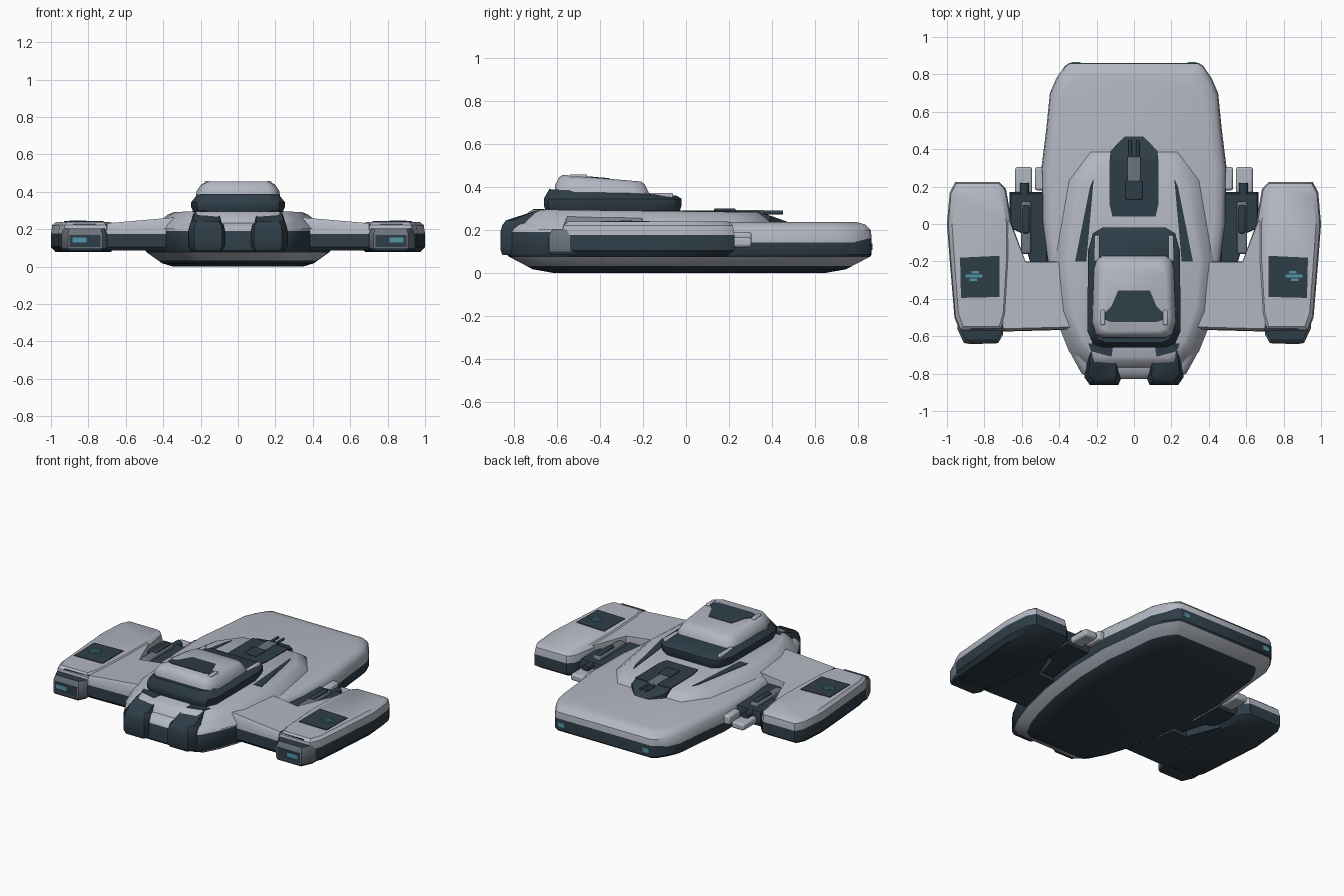
import bpy, bmesh, math


def material(name, rgb):
    m = bpy.data.materials.new(name)
    m.diffuse_color = (*rgb, 1)
    return m


MATS = [material("hull_grey", (0.45, 0.475, 0.54)),
        material("dark_slate", (0.028, 0.047, 0.064)),
        material("mid_grey", (0.15, 0.18, 0.21)),
        material("teal_light", (0.08, 0.31, 0.39))]
G, D, M, T = range(4)


def finish(name, bm, bevel=0):
    bmesh.ops.recalc_face_normals(bm, faces=bm.faces[:])
    me = bpy.data.meshes.new(name)
    bm.to_mesh(me)
    bm.free()
    for m in MATS:
        me.materials.append(m)
    ob = bpy.data.objects.new(name, me)
    bpy.context.collection.objects.link(ob)
    if bevel:
        b = ob.modifiers.new("bevel", "BEVEL")
        b.width, b.segments = bevel, 2
    return ob


def sym(half):
    """Closed outline from its right half, listed front to back."""
    return half + [(-x, y) for x, y in reversed(half)]


def loft(name, pts, layers, mats, s=1):
    """Stack scaled copies of an outline: layers (z, sx, sy), mats bottom to top."""
    cx = (min(p[0] for p in pts) + max(p[0] for p in pts)) / 2
    cy = (min(p[1] for p in pts) + max(p[1] for p in pts)) / 2
    bm = bmesh.new()
    rings = []
    for z, sx, sy in layers:
        ring = []
        for px, py in pts:
            x, y = cx + (px - cx) * sx, cy + (py - cy) * sy
            ring.append(bm.verts.new((x * s, y, z(x, y) if callable(z) else z)))
        rings.append(ring)
    n = len(pts)
    bm.faces.new(rings[0]).material_index = mats[0]
    for k in range(len(rings) - 1):
        a, b = rings[k], rings[k + 1]
        for i in range(n):
            j = (i + 1) % n
            bm.faces.new((a[i], a[j], b[j], b[i])).material_index = mats[k + 1]
    bm.faces.new(rings[-1]).material_index = mats[-1]
    return finish(name, bm)


def plate(name, pts, z, mat, s=1, t=0.006):
    zf = z if callable(z) else (lambda x, y: z)
    return loft(name, pts, [(lambda x, y: zf(x, y) - 0.003, 1, 1),
                            (lambda x, y: zf(x, y) + t - 0.003, 1, 1)], [mat] * 3, s)


def box(name, xr, yr, zr, mat, s=1, bevel=0):
    bm = bmesh.new()
    bmesh.ops.create_cube(bm, size=1)
    for v in bm.verts:
        v.co = [(r[0] + r[1]) / 2 + c * (r[1] - r[0]) for c, r in zip(v.co, (xr, yr, zr))]
        v.co.x *= s
    for f in bm.faces:
        f.material_index = mat
    return finish(name, bm, bevel)


def rod(name, x, y0, y1, z, r, mat, s=1):
    pts = [(x + r * math.cos(i * math.pi / 5), z + r * math.sin(i * math.pi / 5)) for i in range(10)]
    bm = bmesh.new()
    a, b = [[bm.verts.new((px * s, y, pz)) for px, pz in pts] for y in (y0, y1)]
    bm.faces.new(a)
    bm.faces.new(b)
    for i in range(10):
        bm.faces.new((a[i], a[(i + 1) % 10], b[(i + 1) % 10], b[i]))
    for f in bm.faces:
        f.material_index = mat
    return finish(name, bm)


# Main hull: dark keel, grey chine, dark belt (taller at nose and stern), grey top
hull = sym([(0.22, -0.83), (0.28, -0.80), (0.34, -0.69), (0.39, -0.55), (0.45, -0.3), (0.49, 0.0),
            (0.495, 0.3), (0.47, 0.5), (0.45, 0.7), (0.415, 0.78), (0.37, 0.845), (0.345, 0.862)])
belt_top = lambda x, y: 0.19 if y < -0.5 else 0.16 if y > 0.84 else 0.143
loft("hull", hull,
     [(0.0, 0.70, 0.74), (0.018, 0.82, 0.86), (0.034, 0.865, 0.895), (0.076, 0.985, 0.99),
      (0.086, 1, 1), (belt_top, 1, 1), (0.2, 0.99, 0.995), (0.226, 0.95, 0.965), (0.238, 0.87, 0.91)],
     [D, D, D, G, D, D, G, G, G, G])

# Raised central deck
deck_z = lambda x, y: 0.287 - 0.012 * y
deck = sym([(0.2, -0.72), (0.28, -0.63), (0.345, -0.45), (0.365, -0.2), (0.30, 0.2), (0.2, 0.34)])
loft("raised_deck", deck, [(0.2, 1.24, 1.12), (0.245, 1.14, 1.08),
                           (lambda x, y: deck_z(x, y) - 0.012, 1.03, 1.02), (deck_z, 0.96, 0.98)],
     [G] * 5)

# Bridge: dark glazed body with grey sloping roof
bridge = sym([(0.17, -0.66), (0.22, -0.64), (0.25, -0.57), (0.245, -0.14), (0.22, -0.05), (0.17, -0.02)])
loft("bridge_body", bridge,
     [(0.27, 0.9, 0.95), (0.315, 1, 1), (0.345, 1, 1),
      (lambda x, y: 0.375 - 0.05 * (y + 0.34), 0.87, 0.92)], [D] * 5)
roof_z = lambda x, y: 0.45 - 0.085 * (y + 0.5)
roof = sym([(0.17, -0.61), (0.205, -0.59), (0.225, -0.52), (0.215, -0.24), (0.2, -0.19), (0.17, -0.17)])
loft("bridge_roof", roof,
     [(0.355, 1, 1), (lambda x, y: roof_z(x, y) - 0.05, 0.99, 0.99),
      (lambda x, y: roof_z(x, y) - 0.012, 0.88, 0.9), (roof_z, 0.78, 0.83)], [G] * 5)
plate("roof_panel", sym([(0.12, -0.525), (0.16, -0.51), (0.16, -0.48), (0.12, -0.44), (0.085, -0.355)]),
      roof_z, D)

# Top gun in a dark well with a ramp behind it
plate("gun_well", sym([(0.115, 0.04), (0.13, 0.1), (0.13, 0.345)]), deck_z, D, t=0.008)
loft("gun_well_ramp", sym([(0.13, 0.335), (0.125, 0.39), (0.05, 0.468)]),
     [(0.22, 1, 1), (lambda x, y: 0.287 - 0.36 * (y - 0.335), 1, 1)], [D] * 3)
box("top_gun_body", (-0.035, 0.035), (0.2, 0.36), (0.27, 0.294), M, bevel=0.005)
box("top_gun_breech", (-0.045, 0.045), (0.13, 0.23), (0.28, 0.3), D, bevel=0.005)

nacelle = [(0.70, -0.575), (0.93, -0.575), (0.96, -0.5), (0.985, -0.2), (1.0, 0.0), (0.985, 0.17),
           (0.955, 0.225), (0.72, 0.225), (0.685, 0.19), (0.655, 0.02), (0.655, -0.2), (0.675, -0.5)]
wing = [(0.33, -0.565), (0.70, -0.575), (0.72, 0.03), (0.665, 0.03), (0.58, -0.2), (0.40, -0.2)]

for s, side in ((1, "right"), (-1, "left")):
    # Wing root and outer nacelle
    wing_z = lambda x, y: 0.232 + 0.03 * max(0, (0.6 - x) / 0.25)
    loft(side + "_wing", wing, [(0.085, 1, 0.94), (0.105, 1, 1), (0.175, 1, 1),
                                (lambda x, y: wing_z(x, y) - 0.02, 1, 0.99), (wing_z, 1, 0.95)],
         [D, D, D, G, G, G], s)
    loft(side + "_nacelle", nacelle,
         [(0.078, 0.86, 0.9), (0.105, 1, 1), (0.178, 1, 1), (0.222, 0.96, 0.98), (0.239, 0.84, 0.93)],
         [D, D, D, G, G, G], s)
    plate(side + "_nacelle_panel", [(0.72, -0.39), (0.925, -0.395), (0.93, -0.18), (0.72, -0.17)],
          0.24, D, s)
    for k, (a, b) in enumerate(((0.84, 0.88), (0.81, 0.9), (0.83, 0.87))):
        y = -0.305 + 0.02 * k
        plate(side + "_panel_light_%d" % k, [(a, y), (b, y), (b, y + 0.014), (a, y + 0.014)],
              0.244, T, s)

    # Nacelle front pod with dark inset and light
    pod = [(0.725, -0.635), (0.91, -0.635), (0.945, -0.56), (0.945, -0.45), (0.70, -0.45), (0.70, -0.59)]
    loft(side + "_front_pod", pod, [(0.085, 0.93, 0.96), (0.1, 1, 1), (0.175, 1, 1), (0.205, 0.9, 0.85)],
         [D, D, M, M, D], s)
    box(side + "_pod_inset", (0.735, 0.90), (-0.638, -0.63), (0.105, 0.17), D, s)
    box(side + "_pod_light", (0.81, 0.885), (-0.641, -0.634), (0.13, 0.157), T, s)
    plate(side + "_nacelle_front_patch", [(0.705, -0.56), (0.88, -0.565), (0.86, -0.548), (0.70, -0.535)],
          0.226, D, s)

    # Nose pods running up onto the deck
    nose = [(0.085, -0.862), (0.235, -0.862), (0.265, -0.82), (0.26, -0.7), (0.24, -0.62),
            (0.11, -0.62), (0.075, -0.7), (0.07, -0.83)]
    nose_z = lambda x, y: 0.245 + 0.5 * max(0, min(0.11, y + 0.79))
    loft(side + "_nose_pod", nose, [(0.085, 0.85, 0.92), (0.11, 1, 1), (0.19, 1, 1),
                                    (0.222, 0.93, 0.92), (nose_z, 0.75, 0.78)], [D] * 6, s)
    plate(side + "_deck_vent", [(0.12, -0.71), (0.23, -0.68), (0.245, -0.64), (0.11, -0.64)],
          deck_z, D, s)

    # Long dark slits beside the bridge
    plate(side + "_deck_slit", [(0.255, -0.2), (0.315, -0.2), (0.235, 0.2), (0.215, 0.245)],
          deck_z, D, s)

    # Side gun between hull and nacelle
    mount = [(0.46, -0.22), (0.55, -0.22), (0.60, -0.05), (0.665, -0.02), (0.665, 0.17), (0.47, 0.17)]
    loft(side + "_gun_mount", mount, [(0.105, 0.95, 0.95), (0.12, 1, 1), (0.17, 1, 1),
                                      (0.2, 0.93, 0.95)], [D] * 5, s)
    box(side + "_gun_receiver", (0.55, 0.605), (-0.16, 0.12), (0.17, 0.222), M, s, 0.01)
    box(side + "_gun_breech", (0.56, 0.595), (-0.05, 0.1), (0.2, 0.235), D, s, 0.008)
    box(side + "_gun_muzzle", (0.545, 0.635), (0.14, 0.305), (0.12, 0.165), G, s, 0.012)
    rod(side + "_gun_barrel", 0.585, 0.1, 0.22, 0.178, 0.024, D, s)
    box(side + "_hull_bracket", (0.46, 0.53), (0.18, 0.305), (0.13, 0.19), G, s, 0.012)

    # Top gun barrels, roof fins, bridge rails and rear lights
    rod(side + "_top_gun_barrel", 0.02, 0.34, 0.45, 0.281, 0.009, D, s)
    box(side + "_roof_fin", (0.155, 0.18), (-0.54, -0.46), (0.42, 0.458), G, s, 0.006)
    box(side + "_bridge_rail", (0.185, 0.212), (-0.2, -0.06), (0.33, 0.372), G, s, 0.006)
    box(side + "_rear_light", (0.285, 0.335), (0.858, 0.865), (0.108, 0.138), T, s)

bpy.ops.object.select_all(action="SELECT")
bpy.context.view_layer.objects.active = bpy.data.objects["hull"]
bpy.ops.object.shade_smooth_by_angle(angle=math.radians(38))
